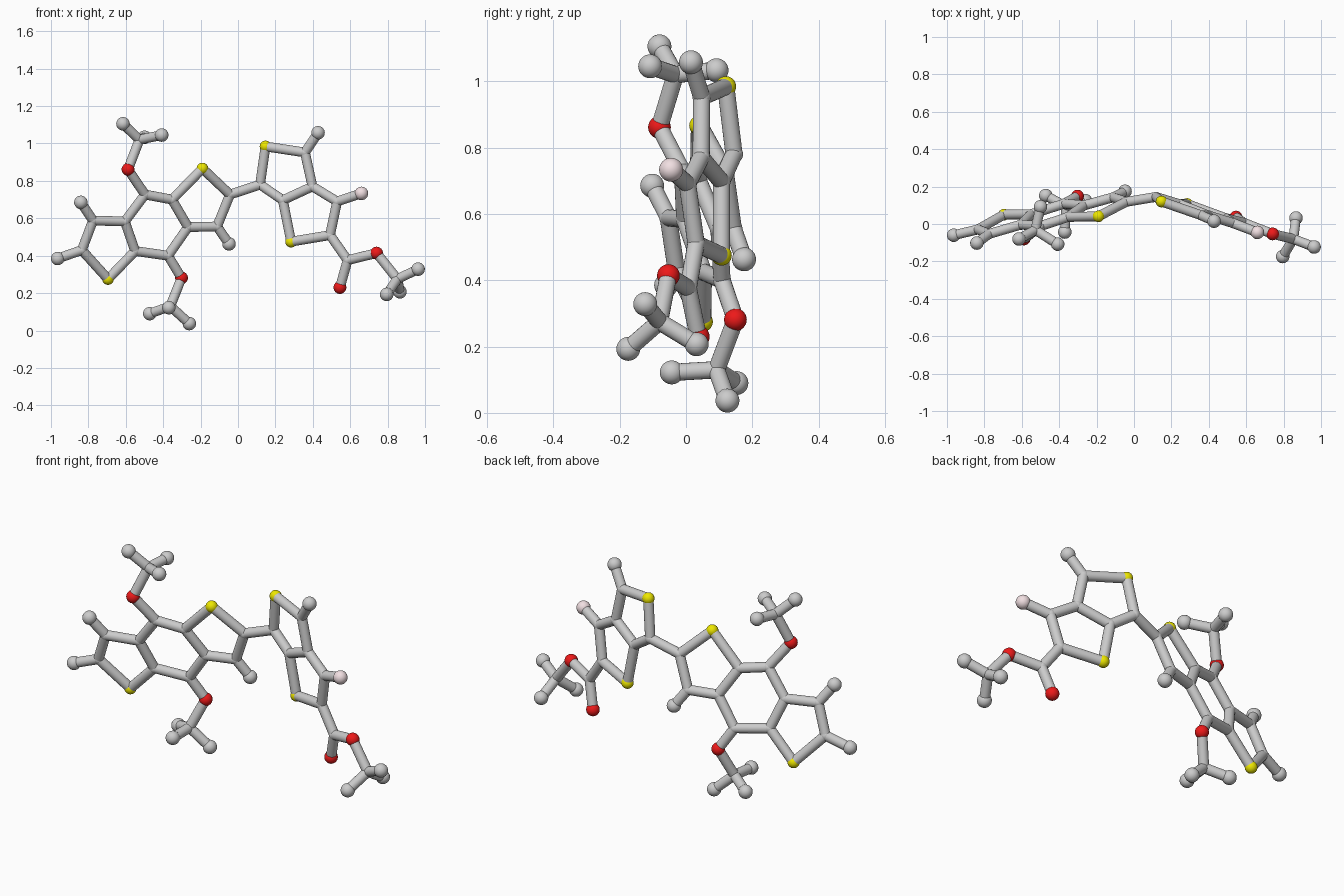
import bpy
from mathutils import Vector

if "Cube" in bpy.data.objects:
    bpy.data.objects.remove(bpy.data.objects["Cube"])

BOND_R, JOINT_R, SULFUR_R, BALL_R = 0.026, 0.0275, 0.031, 0.036


def material(name, color):
    m = bpy.data.materials.new(name)
    m.diffuse_color = color
    m.use_nodes = True
    m.node_tree.nodes["Principled BSDF"].inputs["Base Color"].default_value = m.diffuse_color
    return m


yellow = material("yellow", (0.85, 0.8, 0.0, 1))
red = material("red", (0.85, 0.01, 0.01, 1))
pink = material("pink", (0.88, 0.74, 0.76, 1))

# radius, material and part name for each kind of atom
KINDS = {
    "C": (JOINT_R, None, "carbon_joint"),
    "H": (BALL_R, None, "hydrogen_ball"),
    "S": (SULFUR_R, yellow, "sulfur_ball"),
    "O": (BALL_R * 0.95, red, "oxygen_ball"),
    "F": (BALL_R, pink, "fluorine_ball"),
}


def left(x, z):
    """Point on the tilted plane of the left fused rings."""
    return Vector((x, 0.317 + 0.2825 * x - 0.257 * z, z))


def right(x, z):
    """Point on the tilted plane of the right fused rings."""
    return Vector((x, 0.2416 - 0.356 * x - 0.0704 * z, z))


V = lambda x, y, z: Vector((x, y, z))

# first letter of each key is the kind of atom
atoms = {
    # left rings
    "Ca": left(-.775, .588), "Cb": left(-.835, .43), "S1": left(-.695, .275),
    "Cc": left(-.55, .425), "Cd": left(-.605, .583), "Ce": left(-.497, .727),
    "Cf": left(-.353, .70), "S2": left(-.19, .866), "Cg": left(-.043, .727),
    "Ch": left(-.112, .556), "Ci": left(-.267, .553), "Cj": left(-.374, .40),
    "H1": V(-.84, -.102, .685), "H2": V(-.964, -.06, .385), "H3": V(-.048, .175, .463),
    # upper and lower methoxy groups
    "O1": V(-.588, -.08, .861), "Cm": V(-.527, -.032, 1.02),
    "H4": V(-.615, -.08, 1.105), "H5": V(-.408, -.108, 1.045), "H6": V(-.5, .092, 1.033),
    "O2": V(-.302, .149, .281), "Cn": V(-.362, .092, .13),
    "H7": V(-.472, .152, .09), "H8": V(-.26, .125, .037), "H9": V(-.37, -.043, .122),
    # right rings
    "Ck": right(.118, .78), "S3": right(.147, .984), "Cl": right(.358, .952),
    "Co": right(.398, .77), "Cp": right(.24, .697), "S4": right(.284, .475),
    "Cq": right(.492, .51), "Cr": right(.53, .69), "F1": V(.66, -.045, .733),
    "H10": V(.428, .015, 1.057),
    # ester tail
    "Cs": right(.586, .376), "O3": V(.545, .037, .23), "O4": V(.741, -.053, .414),
    "Ct": V(.852, -.08, .275), "H11": V(.963, -.123, .328),
    "H12": V(.795, -.174, .193), "H13": V(.866, .032, .207),
}

# chains of bonded atoms
chains = [
    "Cd Ca Cb S1 Cc Cd Ce Cf S2 Cg Ch Ci Cj Cc", "Cf Ci", "Ca H1", "Cb H2", "Ch H3",
    "Ce O1 Cm H4", "H5 Cm H6", "Cj O2 Cn H7", "H8 Cn H9",
    "Cg Ck S3 Cl Co Cp Ck", "Cp S4 Cq Cr Co", "Cr F1", "Cl H10",
    "Cq Cs O4 Ct H11", "Cs O3", "H12 Ct H13",
]

# balls
for key, p in atoms.items():
    r, mat, name = KINDS[key[0]]
    bpy.ops.mesh.primitive_uv_sphere_add(segments=32, ring_count=16, radius=r, location=p)
    ball = bpy.context.object
    ball.name = name
    bpy.ops.object.shade_smooth()
    if mat:
        ball.data.materials.append(mat)

# bonds
for chain in chains:
    keys = chain.split()
    for a, b in zip(keys, keys[1:]):
        pa, pb = atoms[a], atoms[b]
        d = pb - pa
        bpy.ops.mesh.primitive_cylinder_add(vertices=20, radius=BOND_R, depth=d.length,
                                            location=(pa + pb) / 2)
        bond = bpy.context.object
        bond.name = "bond"
        bond.rotation_euler = d.to_track_quat('Z', 'Y').to_euler()
        bpy.ops.object.shade_smooth_by_angle()
